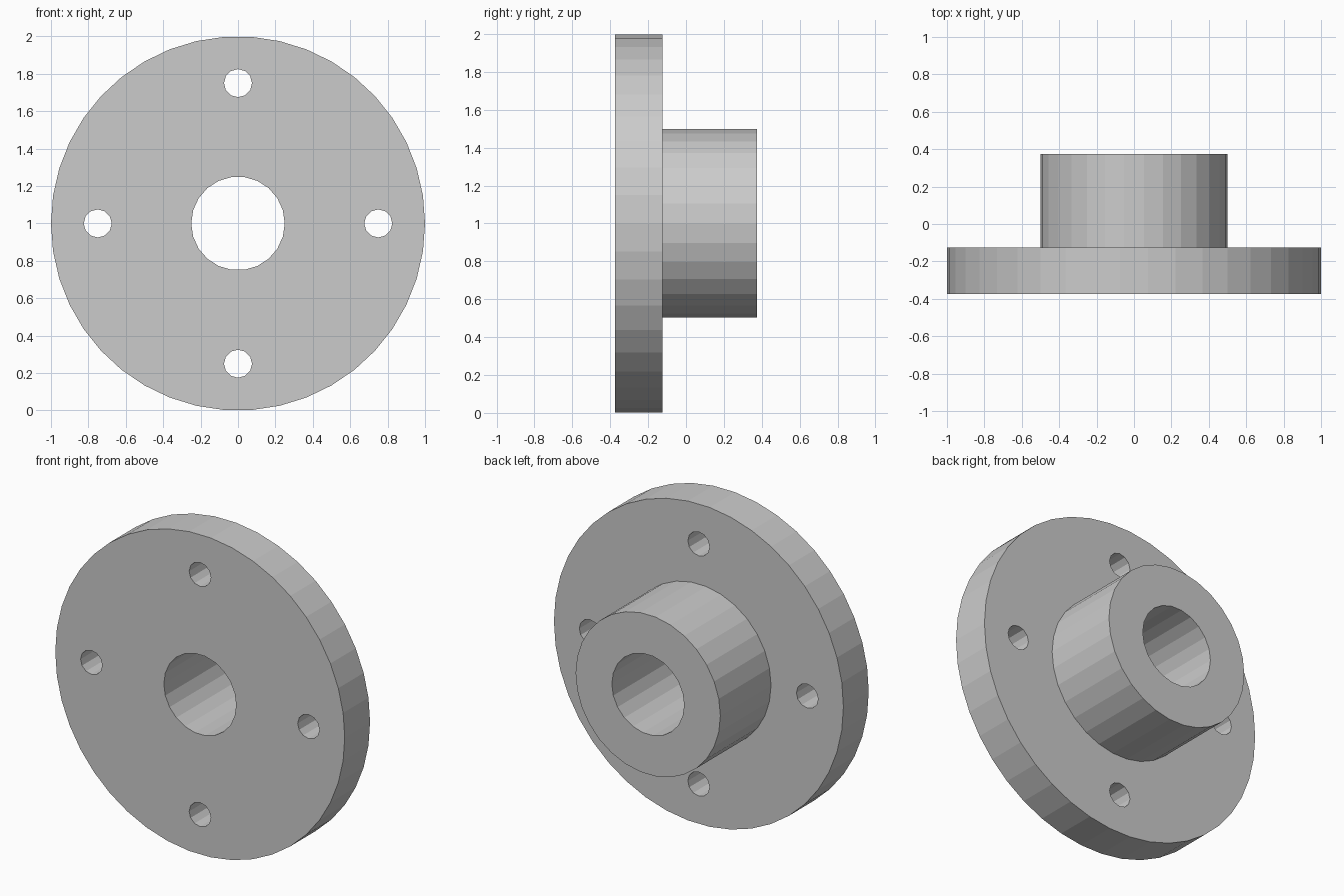
import bpy, bmesh
from math import cos, sin, tau

cube = bpy.data.objects.get("Cube")
if cube:
    bpy.data.objects.remove(cube, do_unlink=True)

steel = bpy.data.materials.new("plain_grey")
steel.use_nodes = True
grey = (0.6, 0.6, 0.6, 1)
steel.diffuse_color = grey
steel.node_tree.nodes["Principled BSDF"].inputs["Base Color"].default_value = grey

AXIS_Z = 1.0
FRONT, STEP, BACK = -0.375, -0.125, 0.375


def disc(name, radius, sides, y0, y1, x=0, z=AXIS_Z):
    """Flat-shaded cylinder lying along y, with a corner on the +x side."""
    bm = bmesh.new()
    ring = [bm.verts.new((x + radius * cos(tau * i / sides), y0,
                          z + radius * sin(tau * i / sides))) for i in range(sides)]
    face = bm.faces.new(ring)
    grown = bmesh.ops.extrude_face_region(bm, geom=[face], use_keep_orig=True)
    top = [v for v in grown["geom"] if isinstance(v, bmesh.types.BMVert)]
    bmesh.ops.translate(bm, verts=top, vec=(0, y1 - y0, 0))
    bmesh.ops.recalc_face_normals(bm, faces=bm.faces)
    mesh = bpy.data.meshes.new(name)
    bm.to_mesh(mesh)
    bm.free()
    mesh.materials.append(steel)
    obj = bpy.data.objects.new(name, mesh)
    bpy.context.collection.objects.link(obj)
    return obj


def combine(target, tool, operation):
    """Apply a boolean and discard its tool."""
    mod = target.modifiers.new(tool.name, "BOOLEAN")
    mod.object, mod.operation, mod.solver = tool, operation, "EXACT"
    bpy.context.view_layer.objects.active = target
    bpy.ops.object.modifier_apply(modifier=mod.name)
    bpy.data.objects.remove(tool, do_unlink=True)


# Round plate with the hub joined to its back
flange = disc("flange_with_hub", 1.0, 42, FRONT, STEP)
combine(flange, disc("hub", 0.5, 30, STEP - 0.1, BACK), "UNION")

# Shaft bore through plate and hub
combine(flange, disc("bore", 0.25, 22, FRONT - 0.1, BACK + 0.1), "DIFFERENCE")

# Four bolt holes around the plate
for dx, dz in ((1, 0), (0, 1), (-1, 0), (0, -1)):
    hole = disc("bolt_hole", 0.075, 12, FRONT - 0.1, STEP + 0.1,
                0.75 * dx, AXIS_Z + 0.75 * dz)
    combine(flange, hole, "DIFFERENCE")
